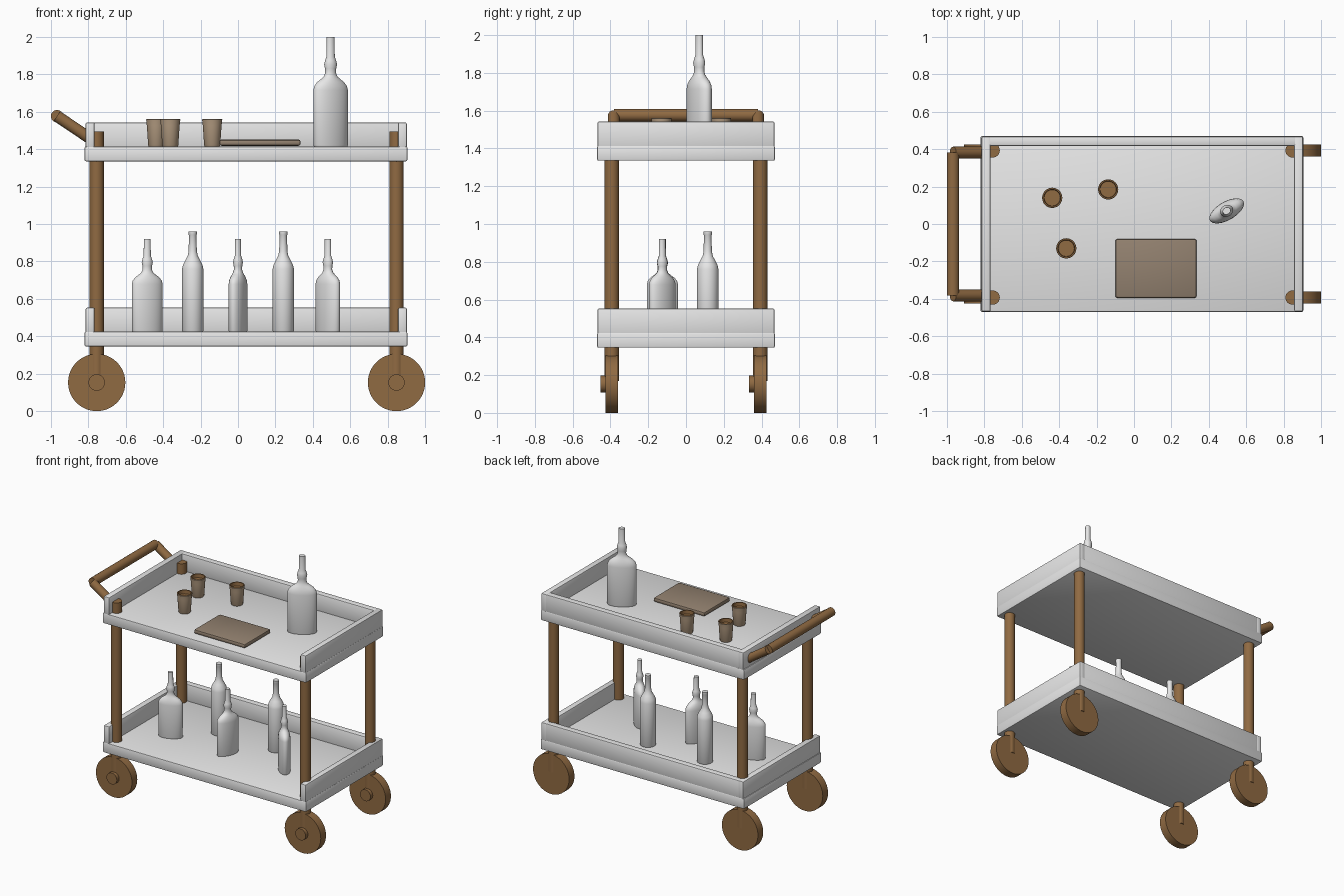
import bpy
import bmesh
from math import cos, sin, pi, radians
from mathutils import Vector

cube = bpy.data.objects.get("Cube")
if cube:
    bpy.data.objects.remove(cube, do_unlink=True)


def material(name, r, g, b):
    m = bpy.data.materials.new(name)
    m.use_nodes = True
    m.diffuse_color = (r, g, b, 1)
    m.node_tree.nodes["Principled BSDF"].inputs["Base Color"].default_value = (r, g, b, 1)
    return m


PALE = material("pale_grey", 0.8, 0.8, 0.8)
WOOD = material("warm_wood", 0.28, 0.145, 0.055)
BOARD = material("board_brown", 0.29, 0.22, 0.16)
CUP = material("cup_tan", 0.45, 0.33, 0.22)


def add_object(name, bm, *mats):
    bmesh.ops.recalc_face_normals(bm, faces=bm.faces)
    mesh = bpy.data.meshes.new(name)
    bm.to_mesh(mesh)
    bm.free()
    for m in mats:
        mesh.materials.append(m)
    obj = bpy.data.objects.new(name, mesh)
    bpy.context.collection.objects.link(obj)
    bpy.ops.object.select_all(action='DESELECT')
    obj.select_set(True)
    bpy.context.view_layer.objects.active = obj
    bpy.ops.object.shade_smooth_by_angle(angle=radians(35))
    return obj


def box(name, low, high, mat, bevel=0.008):
    low, high = Vector(low), Vector(high)
    bm = bmesh.new()
    bmesh.ops.create_cube(bm, size=1)
    bmesh.ops.scale(bm, vec=high - low, verts=bm.verts)
    bmesh.ops.translate(bm, vec=(low + high) / 2, verts=bm.verts)
    bmesh.ops.bevel(bm, geom=bm.edges[:], offset=bevel, segments=2,
                    affect='EDGES', profile=0.5)
    return add_object(name, bm, mat)


def rod(name, start, end, radius, mat, sides=24):
    start, end = Vector(start), Vector(end)
    axis = end - start
    bm = bmesh.new()
    bmesh.ops.create_cone(bm, cap_ends=True, segments=sides, radius1=radius,
                          radius2=radius, depth=axis.length)
    bmesh.ops.rotate(bm, verts=bm.verts,
                     matrix=axis.to_track_quat('Z', 'Y').to_matrix())
    bmesh.ops.translate(bm, vec=(start + end) / 2, verts=bm.verts)
    return add_object(name, bm, mat)


def lathe(profile, sides=32):
    """Spin (radius_x, radius_y, height) rows into a closed solid."""
    bm = bmesh.new()
    rings = [[bm.verts.new((rx * cos(2 * pi * i / sides), ry * sin(2 * pi * i / sides), z))
              for i in range(sides)] for rx, ry, z in profile]
    for a, b in zip(rings, rings[1:]):
        for i in range(sides):
            j = (i + 1) % sides
            bm.faces.new((a[i], a[j], b[j], b[i]))
    bm.faces.new(rings[0])
    bm.faces.new(rings[-1])
    return bm


def place(name, bm, location, turn, *mats):
    obj = add_object(name, bm, *mats)
    obj.location = location
    obj.rotation_euler.z = radians(turn)
    return obj


# Trays: slab, back rail and two end rails, open at the front
UPPER, LOWER = 1.415, 0.425
for level, z in (("upper", UPPER), ("lower", LOWER)):
    top = z + 0.128
    box(level + "_tray_slab", (-0.82, -0.47, z - 0.08), (0.905, 0.47, z), PALE)
    box(level + "_back_rail", (-0.775, 0.418, z - 0.01), (0.865, 0.468, top), PALE)
    box(level + "_right_rail", (-0.814, -0.468, z - 0.01), (-0.766, 0.468, top), PALE)
    box(level + "_left_rail", (0.856, -0.468, z - 0.01), (0.902, 0.468, top), PALE)

# Posts with wheels; every hub faces the front
for side, x in (("right", -0.755), ("left", 0.847)):
    for end, y in (("front", -0.393), ("back", 0.393)):
        tag = end + "_" + side
        rod(tag + "_post", (x, y, 0.17), (x, y, 1.495), 0.038, WOOD)
        rod(tag + "_wheel", (x, y - 0.032, 0.153), (x, y + 0.032, 0.153), 0.153, WOOD, 48)
        rod(tag + "_hub", (x, y - 0.06, 0.153), (x, y, 0.153), 0.044, WOOD)

# Push handle
rod("handle_bar", (-0.967, -0.382, 1.576), (-0.967, 0.382, 1.576), 0.033, WOOD)
for end, y in (("front", -0.382), ("back", 0.382)):
    rod(end + "_handle_arm", (-0.967, y, 1.576), (-0.785, y, 1.454), 0.031, WOOD)

# Flask: oval body blending to a nearly round neck
FLASK = [(0.099, 0.48, 0), (0.103, 0.48, 0.006), (0.103, 0.48, 0.3), (0.097, 0.49, 0.322),
         (0.08, 0.52, 0.343), (0.055, 0.65, 0.36), (0.038, 0.8, 0.373), (0.03, 0.85, 0.392),
         (0.031, 0.85, 0.415), (0.036, 0.85, 0.438), (0.031, 0.85, 0.458),
         (0.023, 0.85, 0.48), (0.022, 0.85, 0.585)]


def flask(name, x, y, z, turn, scale):
    rows = [(r * scale, r * flat * scale, h * scale) for r, flat, h in FLASK]
    place(name, lathe(rows), (x, y, z), turn, PALE)


flask("large_flask", 0.495, 0.07, UPPER, 30, 1)
for i, (x, turn) in enumerate(((-0.485, 22), (0, 69), (0.48, -48))):
    flask("small_flask_%d" % (i + 1), x, -0.125, LOWER, turn, 0.846)

# Tall round bottles
BOTTLE = [(0.054, 0), (0.057, 0.005), (0.057, 0.335), (0.052, 0.357), (0.038, 0.385),
          (0.027, 0.405), (0.022, 0.43), (0.02, 0.515), (0.022, 0.519), (0.022, 0.535)]
for i, x in enumerate((-0.242, 0.242)):
    place("tall_bottle_%d" % (i + 1), lathe([(r, r, h) for r, h in BOTTLE]),
          (x, 0.115, LOWER), 0, PALE)

# Tapered cups with a darker rim and filling
CUP_ROWS = [(0.04, 0), (0.043, 0.005), (0.05, 0.11), (0.054, 0.143), (0.052, 0.146),
            (0.045, 0.146), (0.043, 0.118)]
for i, (x, y) in enumerate(((-0.362, -0.13), (-0.437, 0.14), (-0.138, 0.185))):
    bm = lathe([(r, r, h) for r, h in CUP_ROWS])
    for f in bm.faces:
        f.material_index = int(f.calc_center_median().z > 0.116 and
                               all(v.co.xy.length < 0.053 for v in f.verts))
    place("cup_%d" % (i + 1), bm, (x, y, UPPER), 0, CUP, WOOD)

# Serving board
box("serving_board", (-0.1, -0.395, UPPER + 0.003), (0.335, -0.08, UPPER + 0.036), BOARD, 0.012)
